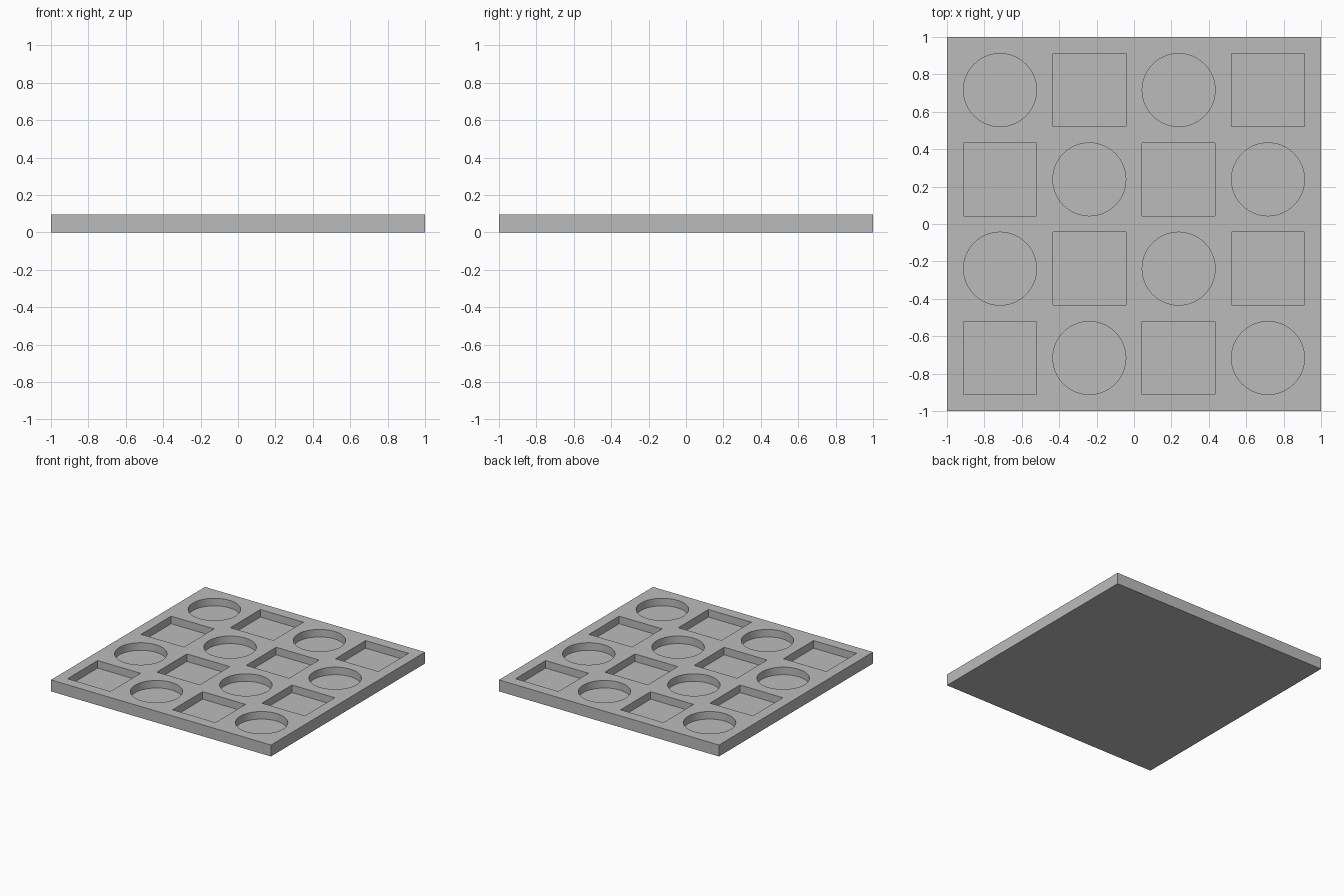
import bpy, bmesh, math
from mathutils import Matrix

if "Cube" in bpy.data.objects:
    bpy.data.objects.remove(bpy.data.objects["Cube"], do_unlink=True)

HEIGHT = 0.094    # board thickness
DEPTH = 0.062     # pocket depth
PITCH = 0.4775    # distance between pocket centres
HALF = 0.195      # half width of a pocket


def add_object(name, bm):
    mesh = bpy.data.meshes.new(name)
    bm.to_mesh(mesh)
    bm.free()
    obj = bpy.data.objects.new(name, mesh)
    bpy.context.collection.objects.link(obj)
    return obj


def add_box(bm, x, y, z0, z1, half):
    place = Matrix.Translation((x, y, (z0 + z1) / 2))
    size = Matrix.Diagonal((2 * half, 2 * half, z1 - z0, 1))
    bmesh.ops.create_cube(bm, size=1, matrix=place @ size)


def add_disc(bm, x, y, z0, z1, radius):
    bmesh.ops.create_cone(bm, cap_ends=True, segments=64, radius1=radius,
                          radius2=radius, depth=z1 - z0,
                          matrix=Matrix.Translation((x, y, (z0 + z1) / 2)))


# Flat square board
bm = bmesh.new()
add_box(bm, 0, 0, 0, HEIGHT, 1)
board = add_object("sorting_board", bm)

grey = bpy.data.materials.new("plain grey")
grey.use_nodes = True
grey.diffuse_color = (0.5, 0.5, 0.5, 1)
grey.node_tree.nodes["Principled BSDF"].inputs["Base Color"].default_value = (0.5, 0.5, 0.5, 1)
board.data.materials.append(grey)

# Checkerboard of round and square pockets
bm = bmesh.new()
for row in range(4):
    for col in range(4):
        shape = add_box if (row + col) % 2 == 0 else add_disc
        shape(bm, (col - 1.5) * PITCH, (row - 1.5) * PITCH,
              HEIGHT - DEPTH, HEIGHT + 0.1, HALF)
cutter = add_object("pocket_cutter", bm)
cutter.hide_render = True
cutter.data.materials.append(grey)

# Cut the pockets, then drop the helper
cut = board.modifiers.new("pockets", "BOOLEAN")
cut.operation = "DIFFERENCE"
cut.solver = "EXACT"
cut.object = cutter
bpy.ops.object.select_all(action="DESELECT")
board.select_set(True)
bpy.context.view_layer.objects.active = board
bpy.ops.object.modifier_apply(modifier=cut.name)
bpy.data.objects.remove(cutter, do_unlink=True)

# Round pocket walls smooth, all rims sharp
bpy.ops.object.shade_smooth_by_angle(angle=math.radians(30))
